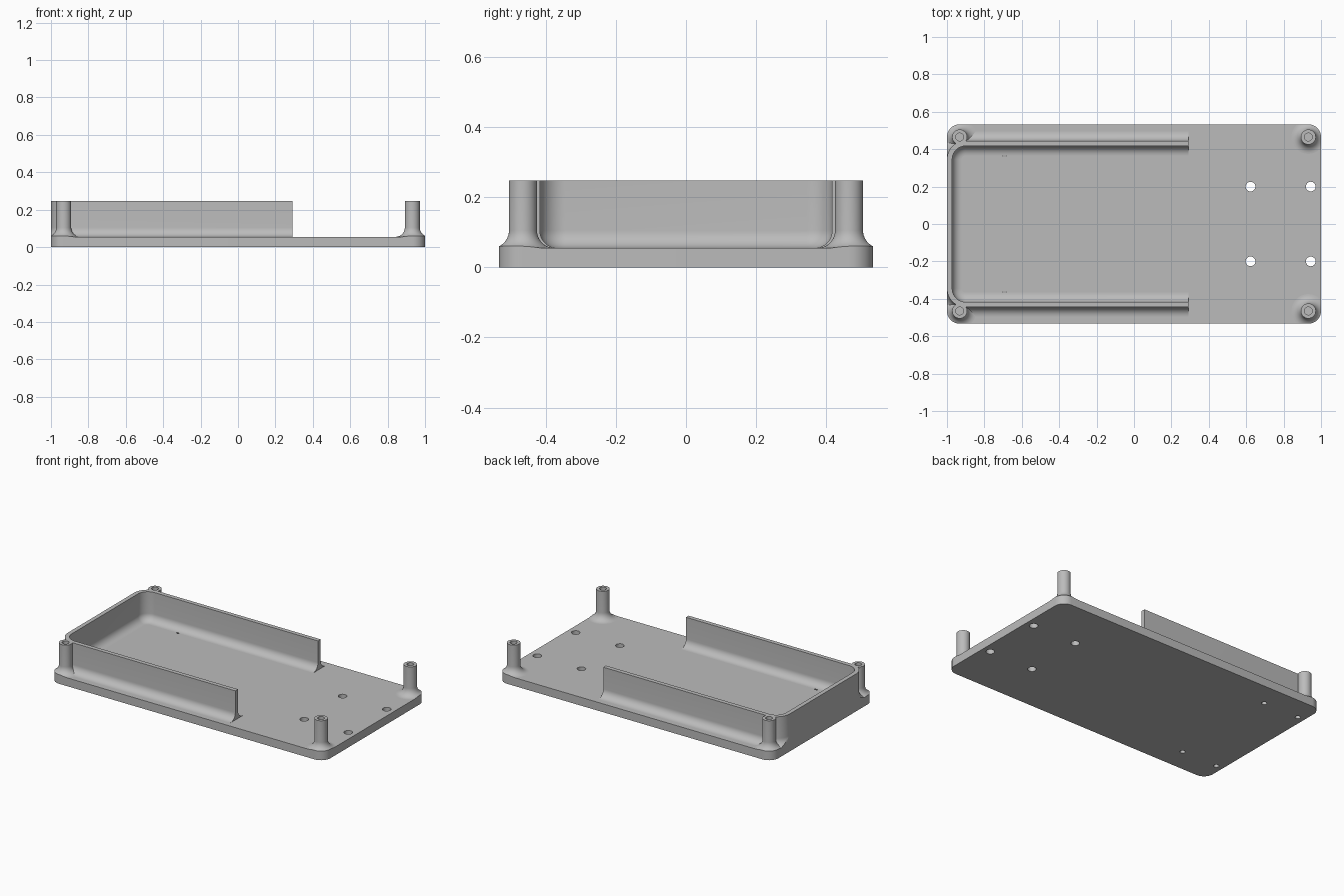
import bpy, bmesh, math

if "Cube" in bpy.data.objects:
    bpy.data.objects.remove(bpy.data.objects["Cube"])

FLOOR, TOP, FIL = 0.055, 0.247, 0.05      # plate thickness, rim height, fillet radius
HX, HY, RC = 1.0, 0.533, 0.068            # plate half sizes and corner radius

grey = bpy.data.materials.new("light_grey")
grey.diffuse_color = (0.5, 0.5, 0.5, 1)
grey.use_nodes = True
grey.node_tree.nodes["Principled BSDF"].inputs["Base Color"].default_value = grey.diffuse_color


def finish(obj):
    obj.data.materials.clear()
    obj.data.materials.append(grey)
    bpy.ops.object.select_all(action='DESELECT')
    bpy.context.view_layer.objects.active = obj
    obj.select_set(True)
    bpy.ops.object.shade_smooth_by_angle(angle=math.radians(35))


def skin(name, rings, closed, caps=False):
    """Join equal-length rings of points into one surface."""
    bm = bmesh.new()
    rows = [[bm.verts.new(p) for p in ring] for ring in rings]
    pairs = list(zip(rows, rows[1:])) + ([(rows[-1], rows[0])] if closed else [])
    for a, b in pairs:
        for i in range(len(a) - 1):
            bm.faces.new((a[i], a[i + 1], b[i + 1], b[i]))
    if caps:
        bm.faces.new(rows[0])
        bm.faces.new(rows[-1])
    bmesh.ops.remove_doubles(bm, verts=bm.verts, dist=1e-5)
    bmesh.ops.dissolve_degenerate(bm, edges=bm.edges, dist=1e-5)
    bmesh.ops.recalc_face_normals(bm, faces=bm.faces)
    me = bpy.data.meshes.new(name)
    bm.to_mesh(me)
    bm.free()
    obj = bpy.data.objects.new(name, me)
    bpy.context.collection.objects.link(obj)
    finish(obj)


def arc(cx, cy, r, a0, a1, n):
    return [(cx + r * math.cos(math.radians(a0 + (a1 - a0) * i / n)),
             cy + r * math.sin(math.radians(a0 + (a1 - a0) * i / n))) for i in range(n + 1)]


def flare(limit=FIL, n=10):
    """Fillet points (distance from wall, z), stopped at a limit distance."""
    pts = []
    for i in range(n + 1):
        d = min(FIL * (1 - math.cos(math.pi / 2 * i / n)), max(limit, 0))
        pts.append((d, FLOOR + FIL - math.sqrt(max(FIL ** 2 - (FIL - d) ** 2, 0))))
    return pts + [(pts[-1][0], FLOOR)]


# base plate: rounded outline with screw holes
curve = bpy.data.curves.new("base_plate", 'CURVE')
curve.dimensions, curve.fill_mode, curve.extrude = '2D', 'BOTH', FLOOR / 2
outline = []
for sx, sy, a in ((1, 1, 0), (-1, 1, 90), (-1, -1, 180), (1, -1, 270)):
    outline += arc(sx * (HX - RC), sy * (HY - RC), RC, a, a + 90, 12)
loops = [outline]
for sy in (1, -1):
    for x, y, r in ((0.623, 0.2, 0.026), (0.945, 0.2, 0.026),
                    (-0.692, 0.376, 0.016), (-0.952, 0.376, 0.016)):
        loops.append(arc(x, sy * y, r, 0, 360, 32)[:-1])
for loop in loops:
    sp = curve.splines.new('POLY')
    sp.points.add(len(loop) - 1)
    for p, (x, y) in zip(sp.points, loop):
        p.co = (x, y, 0, 1)
    sp.use_cyclic_u = True
plate = bpy.data.objects.new("base_plate", curve)
bpy.context.collection.objects.link(plate)
bpy.context.view_layer.objects.active = plate
plate.select_set(True)
bpy.ops.object.convert(target='MESH')
plate = bpy.context.view_layer.objects.active
bm = bmesh.new()
bm.from_mesh(plate.data)
bmesh.ops.translate(bm, verts=bm.verts, vec=(0, 0, FLOOR / 2))
bmesh.ops.remove_doubles(bm, verts=bm.verts, dist=1e-5)
bmesh.ops.recalc_face_normals(bm, faces=bm.faces)
bm.to_mesh(plate.data)
bm.free()
finish(plate)

# tray wall: thin U-shaped wall with fillets on both sides
OUT, THICK, BEND, END = 0.445, 0.028, 0.1, 0.292
cx, cy = -HX + BEND, OUT - BEND
path = [(END, cy, 90)]                     # bend centre line and outward angle
path += [(cx, cy, 90 + 90 * i / 20) for i in range(21)]
path += [(cx, -cy, 180 + 90 * i / 20) for i in range(21)]
path += [(END, -cy, 270)]
rings = []
for px, py, a in path:
    c, s = math.cos(math.radians(a)), math.sin(math.radians(a))
    limit = min(FIL, (-HX - px) / c - BEND) if c < -1e-6 else FIL
    outer = [(BEND + d, z) for d, z in flare(limit)]
    inner = [(BEND - THICK - d, z) for d, z in flare()]
    section = outer[::-1] + [(BEND, TOP), (BEND - THICK, TOP)] + inner
    rings.append([(px + d * c, py + d * s, z) for d, z in section])
skin("tray_wall", rings, closed=False, caps=True)

# corner posts: flared feet trimmed to the plate edge, blind screw hole on top
POST, BORE, DEPTH = 0.04, 0.021, 0.12
for sx, sy, label in ((1, 1, "back_right"), (-1, 1, "back_left"),
                      (1, -1, "front_right"), (-1, -1, "front_left")):
    rings = []
    for i in range(48):
        c, s = math.cos(math.tau * i / 48), math.sin(math.tau * i / 48)
        ox, oy = c * sx, s * sy            # outward components
        reach = RC if min(ox, oy) > 0 else RC / max(ox, oy, 0.1)
        section = [(0, TOP - DEPTH), (BORE, TOP - DEPTH), (BORE, TOP), (POST, TOP)]
        section += [(POST + d, z) for d, z in flare(min(FIL, reach - POST))]
        rings.append([(sx * (HX - RC) + r * c, sy * (HY - RC) + r * s, z) for r, z in section])
    skin("post_" + label, rings, closed=True)
